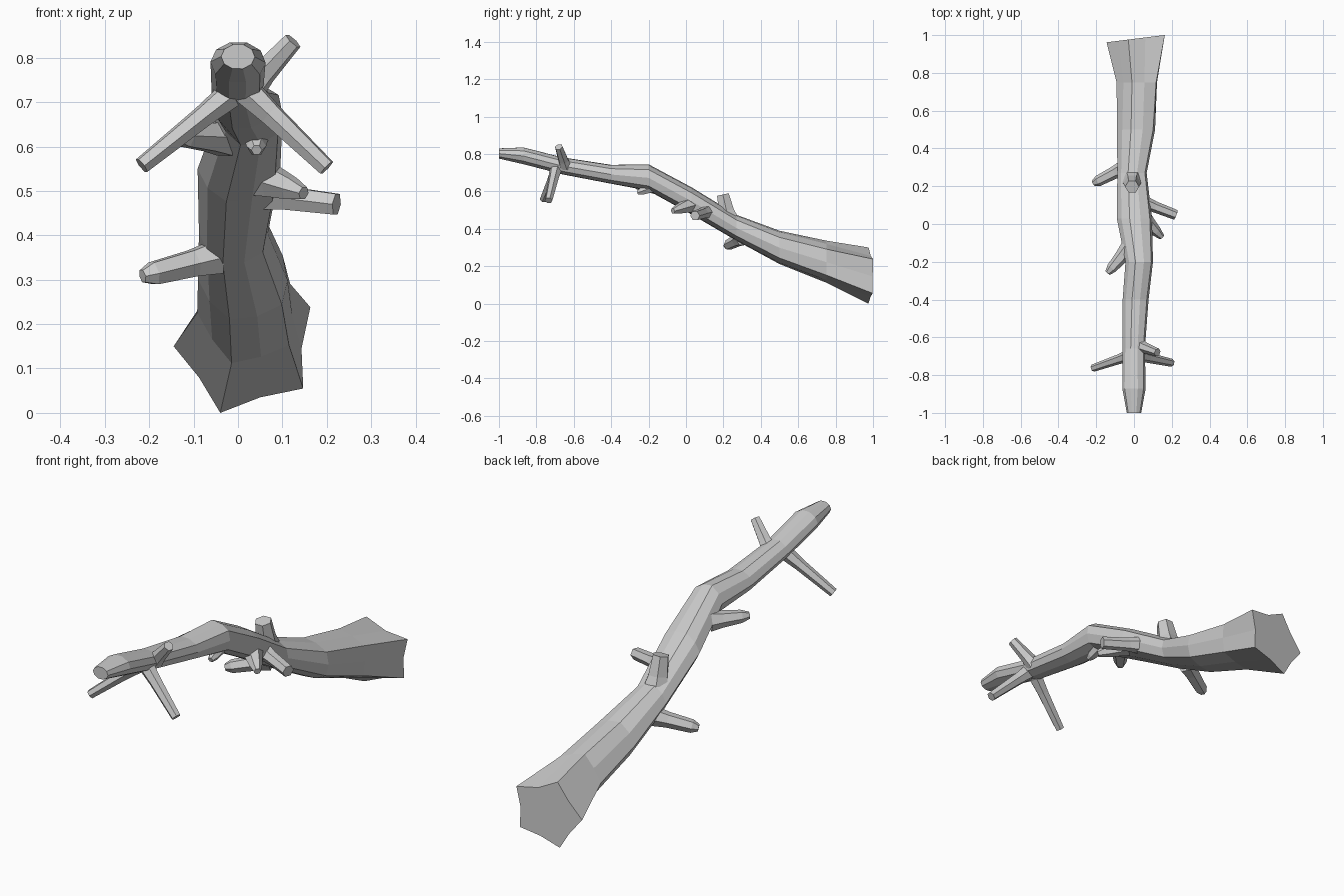
import bpy, bmesh, math
from mathutils import Vector


def skin(name, rings):
    """Loft closed rings of equal length and cap both ends, flat shaded."""
    bm = bmesh.new()
    loops = [[bm.verts.new(p) for p in ring] for ring in rings]
    n = len(loops[0])
    for a, b in zip(loops, loops[1:]):
        for i in range(n):
            j = (i + 1) % n
            bm.faces.new((a[i], a[j], b[j], b[i]))
    bm.faces.new(loops[0])
    bm.faces.new(loops[-1][::-1])
    bmesh.ops.recalc_face_normals(bm, faces=bm.faces[:])
    mesh = bpy.data.meshes.new(name)
    bm.to_mesh(mesh)
    bm.free()
    obj = bpy.data.objects.new(name, mesh)
    bpy.context.collection.objects.link(obj)
    return obj


# trunk: y, centre x, half width, bottom z, top z, ridge amount
stations = [
    (-1.00, 0.000, 0.038, 0.775, 0.830, 0.00),
    (-0.87, 0.000, 0.062, 0.745, 0.835, 0.00),
    (-0.66, 0.000, 0.060, 0.690, 0.782, 0.02),
    (-0.40, 0.010, 0.070, 0.640, 0.742, 0.02),
    (-0.20, 0.030, 0.075, 0.602, 0.745, 0.03),
    (0.03, 0.005, 0.096, 0.475, 0.622, 0.03),
    (0.27, -0.008, 0.080, 0.335, 0.475, 0.03),
    (0.50, 0.015, 0.105, 0.210, 0.390, 0.04),
    (0.75, 0.023, 0.115, 0.110, 0.337, 0.07),
]
rings = []
for y, cx, rx, zb, zt, ridge in stations:
    cz, rz = (zb + zt) / 2, (zt - zb) / 2 * 1.04
    ring = []
    for i in range(10):
        a = math.radians(251 + 36 * i)
        k = 1.0 if i % 2 == 0 else 1 - 2 * ridge
        ring.append((cx + rx * k * math.cos(a), y, cz + rz * k * math.sin(a)))
    rings.append(ring)

# flared, star-shaped broken end
flare = [(-0.04, 0.0), (0.05, 0.035), (0.147, 0.055), (0.143, 0.145), (0.163, 0.238),
         (0.06, 0.255), (-0.03, 0.30), (-0.08, 0.225), (-0.145, 0.15), (-0.088, 0.08)]
rings.append([(x, 0.98 + 0.125 * x, z) for x, z in flare])
skin("trunk", rings)


def branch(name, start, end, r0, r1, taper=0.0):
    """Six-sided stub; taper > 0 adds a blunt chamfered tip."""
    start, end = Vector(start), Vector(end)
    d = end - start
    rot = d.to_track_quat('Z', 'Y')
    steps = [(0, r0 * 1.25), (0.3, r0), (1 - taper, r1)]
    if taper:
        steps.append((1, r1 * 0.55))
    skin(name, [[start + d * t + rot @ Vector((r * math.cos(i * math.pi / 3),
                                              r * math.sin(i * math.pi / 3), 0))
                 for i in range(6)] for t, r in steps])


# branches and broken stubs
branch("long_branch_right", (0.02, -0.695, 0.725), (0.20, -0.735, 0.552), 0.028, 0.021)
branch("long_branch_left", (-0.02, -0.695, 0.715), (-0.217, -0.763, 0.557), 0.026, 0.020)
branch("upper_branch", (0.03, -0.645, 0.735), (0.124, -0.68, 0.838), 0.029, 0.022)
branch("right_stub", (0.06, 0.11, 0.49), (0.222, 0.048, 0.47), 0.030, 0.027)
branch("right_front_stub", (0.05, 0.03, 0.53), (0.148, -0.07, 0.495), 0.038, 0.028, 0.3)
branch("underside_stub", (0.04, -0.17, 0.625), (0.042, -0.26, 0.592), 0.027, 0.022, 0.25)
branch("left_stub", (-0.03, -0.13, 0.62), (-0.14, -0.26, 0.625), 0.037, 0.028, 0.2)
branch("left_rear_stub", (-0.05, 0.30, 0.35), (-0.215, 0.215, 0.308), 0.034, 0.029, 0.15)
branch("top_stub", (-0.01, 0.225, 0.46), (-0.01, 0.197, 0.583), 0.046, 0.037)
